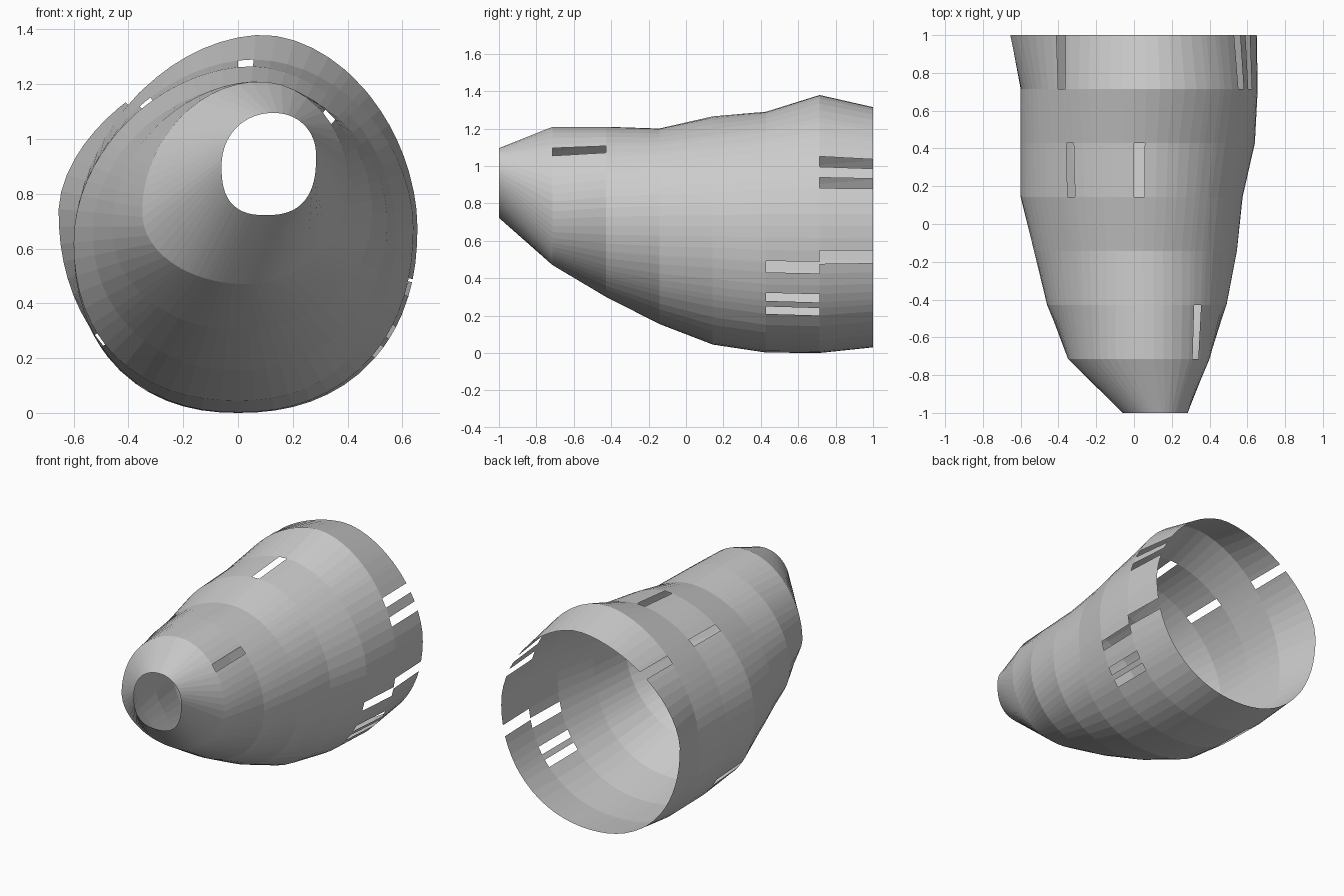
import bpy
import bmesh
from math import cos, sin, pi, atan2, hypot
from mathutils import Vector

if "Cube" in bpy.data.objects:
    bpy.data.objects.remove(bpy.data.objects["Cube"])

SIDES = 64
AXIS = (0.0, 0.68)        # x, z of the line the panels fan out from
TIP_AXIS = (0.11, 0.91)   # the same for the small front opening

# Cross-sections from front to back, evenly spaced in y:
# left (x, z), right (x, z), top (x, z), bottom (x, z), upper roundness, lower roundness
RINGS = [
    (-0.06, 0.90, 0.285, 0.94, 0.13, 1.095, 0.10, 0.722, 2.1, 2.6),
    (-0.35, 0.73, 0.40, 0.85, 0.08, 1.21, 0.03, 0.47, 1.95, 2.0),
    (-0.46, 0.68, 0.49, 0.74, 0.07, 1.21, 0.02, 0.30, 1.88, 2.05),
    (-0.53, 0.66, 0.545, 0.70, 0.06, 1.20, 0.00, 0.155, 1.9, 2.1),
    (-0.60, 0.63, 0.575, 0.68, 0.05, 1.265, 0.00, 0.045, 1.87, 2.25),
    (-0.60, 0.62, 0.64, 0.68, 0.06, 1.29, 0.00, 0.002, 1.88, 2.22),
    (-0.60, 0.62, 0.655, 0.68, 0.09, 1.38, 0.00, 0.0, 1.85, 2.25),
    (-0.655, 0.74, 0.65, 0.70, 0.08, 1.315, 0.00, 0.03, 1.77, 2.15),
]

# Open slots: band number, x and z of the slot centre, width
SLOTS = [
    (1, 0.33, 1.08, 0.05),
    (4, 0.028, 1.275, 0.055), (4, -0.335, 1.13, 0.05), (4, -0.50, 0.27, 0.05),
    (5, 0.62, 0.46, 0.063), (5, 0.56, 0.295, 0.05), (5, 0.51, 0.225, 0.05),
    (5, -0.35, 0.09, 0.05),
    (6, -0.37, 1.13, 0.055), (6, 0.57, 1.025, 0.062), (6, 0.62, 0.912, 0.06),
    (6, 0.63, 0.515, 0.07),
]


def clock(x, z, axis=AXIS):
    """Clockwise angle from straight up."""
    return atan2(x - axis[0], z - axis[1]) % (2 * pi)


def section(y, r, axis, angles):
    """Rounded outline through four extreme points, sampled at the given angles."""
    xl, zl, xr, zr, xt, zt, xb, zb, e_up, e_low = r
    quads = [((xt, zt), (xr, zr), e_up), ((xr, zr), (xb, zb), e_low),
             ((xb, zb), (xl, zl), e_low), ((xl, zl), (xt, zt), e_up)]
    pts = []
    for q, (a, b, p) in enumerate(quads):
        for k in range(60):
            t = k / 60 * pi / 2
            s, c = sin(t) ** (2 / p), cos(t) ** (2 / p)
            if q % 2 == 0:
                x, z = a[0] + (b[0] - a[0]) * s, b[1] + (a[1] - b[1]) * c
            else:
                x, z = b[0] + (a[0] - b[0]) * c, a[1] + (b[1] - a[1]) * s
            pts.append((clock(x, z, axis), Vector((x, y, z))))
    pts.sort(key=lambda p: p[0])
    pts = [(pts[-1][0] - 2 * pi, pts[-1][1])] + pts + [(pts[0][0] + 2 * pi, pts[0][1])]
    out, j = [], 0
    for ang in angles:
        while pts[j + 1][0] < ang:
            j += 1
        (a0, v0), (a1, v1) = pts[j], pts[j + 1]
        out.append(v0.lerp(v1, (ang - a0) / (a1 - a0)))
    return out


# Panel angles: an even fan plus the two edges of every slot
spans = []
for band, x, z, width in SLOTS:
    mid = clock(x, z)
    half = width / 2 / hypot(x - AXIS[0], z - AXIS[1])
    spans.append((band, max(mid - half, 0.0), mid + half))
angles = [a for _, lo, hi in spans for a in (lo, hi)]
for i in range(SIDES):
    a = 2 * pi * i / SIDES
    if all(not lo - 0.025 < a < hi + 0.025 for _, lo, hi in spans):
        angles.append(a)
angles = sorted(set(angles))

# Lofted open shell, leaving out the panels that lie in a slot
bm = bmesh.new()
last = len(RINGS) - 1
loops = [[bm.verts.new(p) for p in section(-1 + 2 * i / last, r, AXIS if i else TIP_AXIS, angles)]
         for i, r in enumerate(RINGS)]
n = len(angles)
for band, (a, b) in enumerate(zip(loops, loops[1:])):
    for i in range(n):
        k = (i + 1) % n
        mid = (angles[i] + (angles[k] if k else 2 * pi)) / 2
        if any(band == s and lo < mid < hi for s, lo, hi in spans):
            continue
        bm.faces.new((a[i], b[i], b[k], a[k]))
bmesh.ops.recalc_face_normals(bm, faces=bm.faces)

mesh = bpy.data.meshes.new("tapered_shell")
bm.to_mesh(mesh)
bm.free()
shell = bpy.data.objects.new("tapered_shell", mesh)
bpy.context.collection.objects.link(shell)
